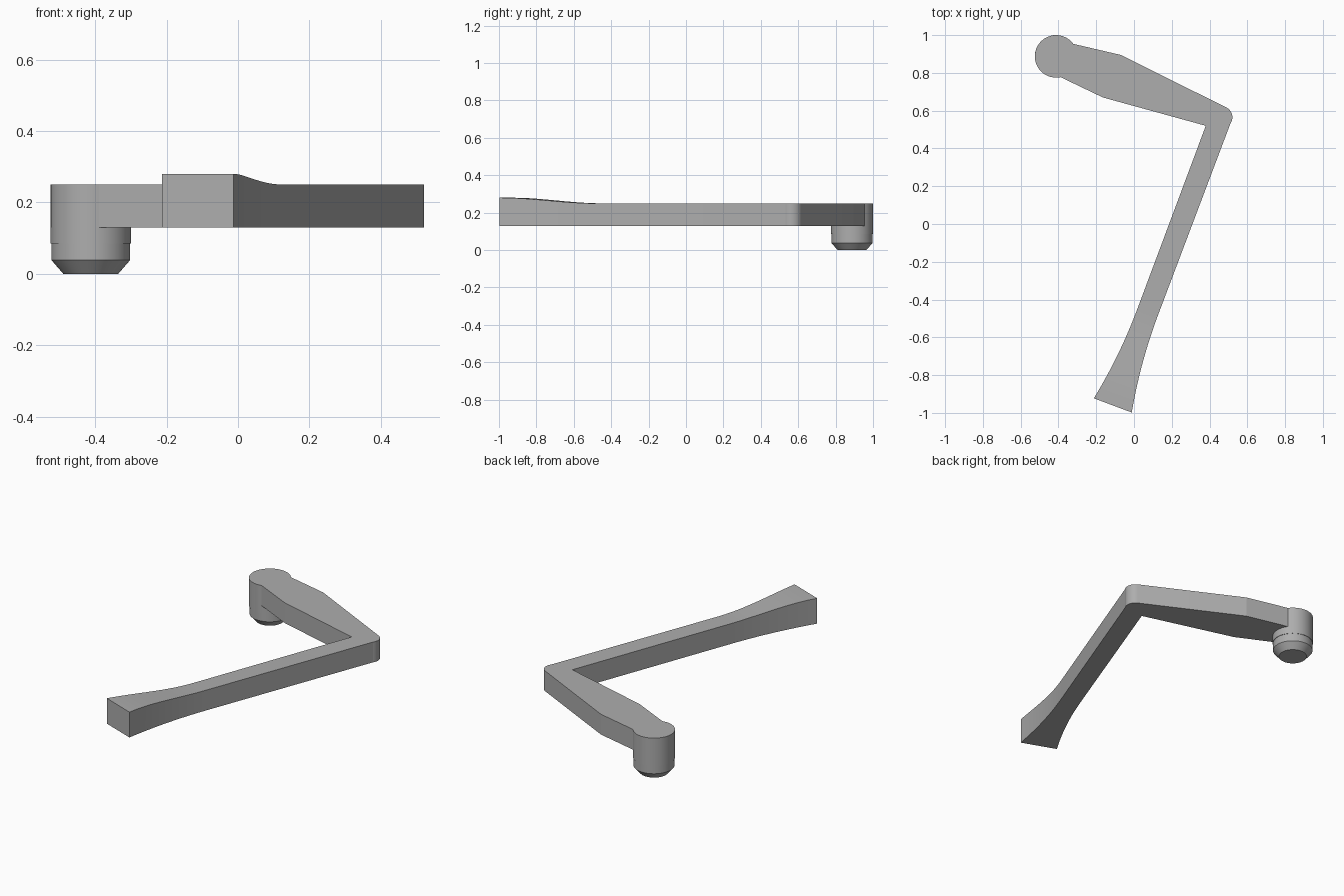
import bpy, bmesh
from math import cos, sin, radians
from mathutils import Vector

cube = bpy.data.objects.get("Cube")
if cube:
    bpy.data.objects.remove(cube, do_unlink=True)

grey = bpy.data.materials.new("plain grey")
grey.use_nodes = True
colour = (0.42, 0.42, 0.42, 1)
grey.diffuse_color = colour
grey.node_tree.nodes["Principled BSDF"].inputs["Base Color"].default_value = colour

BASE, TOP, RISE = 0.13, 0.25, 0.03
HUB, HUB_R = Vector((-0.4125, 0.8875)), 0.1125
STEPS = 14


def arc(centre, radius, start, end, count):
    angles = [radians(start + (end - start) * i / count) for i in range(count + 1)]
    return [centre + radius * Vector((cos(a), sin(a))) for a in angles]


def finish(bm, name):
    bmesh.ops.recalc_face_normals(bm, faces=bm.faces)
    mesh = bpy.data.meshes.new(name)
    bm.to_mesh(mesh)
    bm.free()
    mesh.materials.append(grey)
    obj = bpy.data.objects.new(name, mesh)
    bpy.context.collection.objects.link(obj)
    bpy.ops.object.select_all(action='DESELECT')
    obj.select_set(True)
    bpy.context.view_layer.objects.active = obj
    bpy.ops.object.shade_smooth_by_angle(angle=radians(10))


# Flared handle end: paired edge points, widening and rising away from the bar
along, across = Vector((0.35, 0.937)), Vector((0.937, -0.35))
outer, inner, heights = [], [], []
for i in range(STEPS + 1):
    u = 1 - i / STEPS
    centre = Vector((0.2465, 0)) + along * (-0.5 - 0.525 * u)
    half = 0.057 + 0.05 * u ** 2
    outer.append(centre + across * half)
    inner.append(centre - across * half)
    heights.append(TOP + RISE * u * u * (3 - 2 * u))

# Rest of the outline: rounded elbow, tapered arm and round hub
body = arc(Vector((0.463, 0.565)), 0.058, -35, 63, 14)
body.append(Vector((-0.07, 0.895)))
body += arc(HUB, HUB_R, 36, 282, 40)
body += [Vector((-0.165, 0.67)), Vector((0.38, 0.52))]

outline = outer + body + inner[::-1]
levels = heights + [TOP] * len(body) + heights[::-1]
bm = bmesh.new()
low = [bm.verts.new((p.x, p.y, BASE)) for p in outline]
high = [bm.verts.new((p.x, p.y, z)) for p, z in zip(outline, levels)]
n = len(outline)
for i in range(n):
    j = (i + 1) % n
    bm.faces.new((low[i], low[j], high[j], high[i]))
bm.faces.new(low)
bm.faces.new(high[STEPS:n - STEPS])
for i in range(STEPS):
    bm.faces.new((high[i], high[i + 1], high[n - 2 - i], high[n - 1 - i]))
finish(bm, "angled_lever")

# Pin under the hub, with a small step and a chamfered foot
bm = bmesh.new()
profile = [(HUB_R, BASE), (HUB_R, 0.085), (0.11, 0.085), (0.11, 0.038), (0.077, 0)]
rings = [[bm.verts.new((p.x, p.y, z)) for p in arc(HUB, r, 0, 360, 60)[:-1]]
         for r, z in profile]
for a, b in zip(rings, rings[1:]):
    for i in range(len(a)):
        j = (i + 1) % len(a)
        bm.faces.new((a[i], a[j], b[j], b[i]))
bm.faces.new(rings[-1])
finish(bm, "hub_pin")
